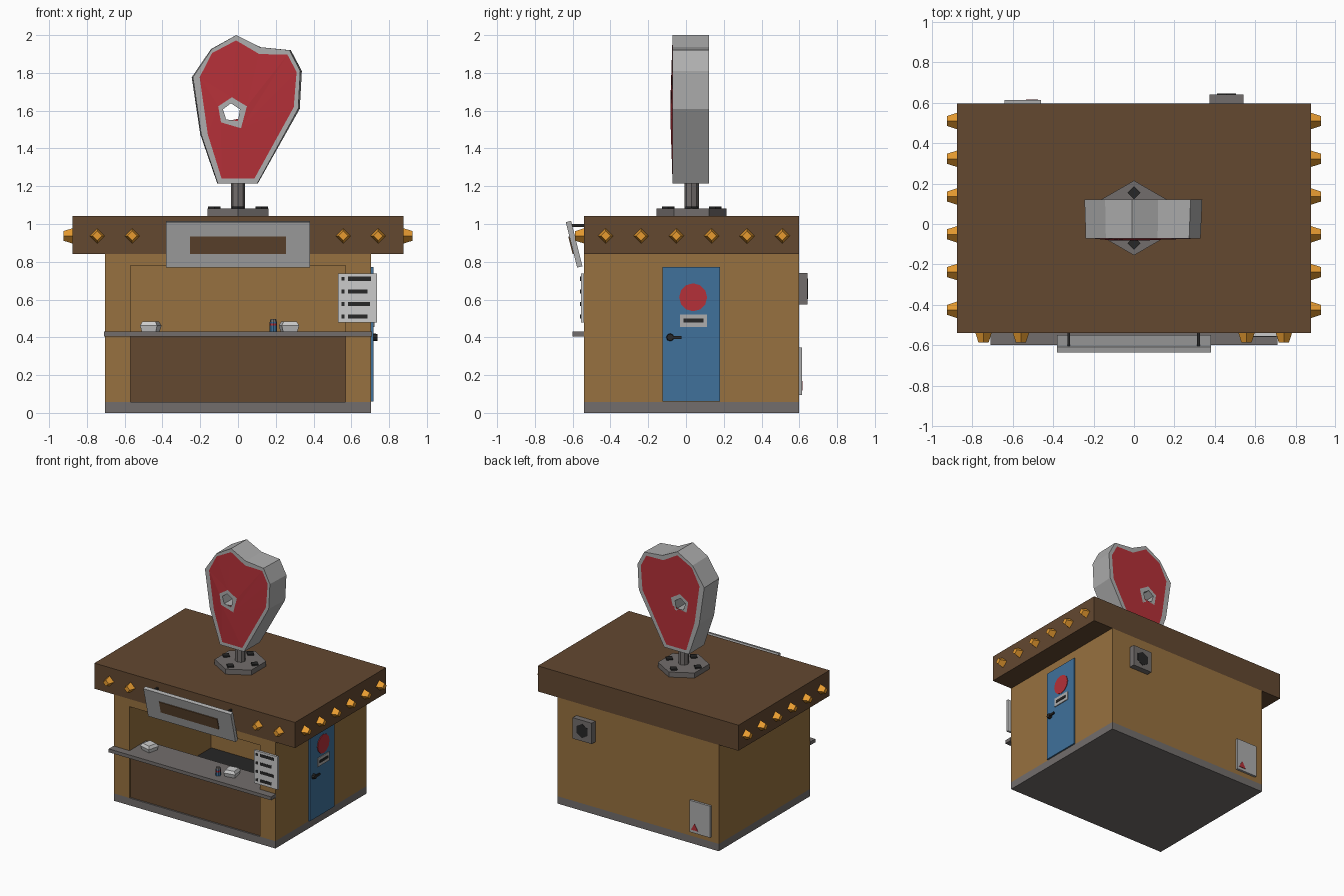
import bpy, bmesh
from math import radians
from mathutils import Matrix

if "Cube" in bpy.data.objects:
    bpy.data.objects.remove(bpy.data.objects["Cube"])

def mat(name, r, g, b):
    m = bpy.data.materials.new(name)
    m.diffuse_color = (r, g, b, 1)
    m.use_nodes = True
    m.node_tree.nodes["Principled BSDF"].inputs["Base Color"].default_value = m.diffuse_color
    return m

TAN = mat("tan", 0.31, 0.165, 0.05)
BROWN = mat("brown", 0.125, 0.065, 0.03)
BLUE = mat("blue", 0.05, 0.165, 0.33)
RED = mat("red", 0.46, 0.03, 0.04)
AMBER = mat("amber", 0.8, 0.33, 0.03)
DARK = mat("dark", 0.02, 0.02, 0.02)
STONE = mat("stone", 0.17, 0.155, 0.15)
STEEL = mat("steel", 0.42, 0.42, 0.42)

def finish(name, bm, m, loc=(0, 0, 0), rot=(0, 0, 0)):
    bmesh.ops.recalc_face_normals(bm, faces=bm.faces)
    me = bpy.data.meshes.new(name)
    bm.to_mesh(me)
    bm.free()
    ob = bpy.data.objects.new(name, me)
    ob.location = loc
    ob.rotation_euler = [radians(a) for a in rot]
    if m:
        me.materials.append(m)
    bpy.context.collection.objects.link(ob)
    return ob

def box(name, x, y, z, m=None, rot=(0, 0, 0)):
    """Box from (min, max) ranges, rotated about its centre."""
    bm = bmesh.new()
    size = [b - a for a, b in (x, y, z)]
    bmesh.ops.create_cube(bm, size=1, matrix=Matrix.Diagonal((*size, 1)))
    return finish(name, bm, m, [(a + b) / 2 for a, b in (x, y, z)], rot)

def cone(name, n, r1, r2, depth, loc, rot=(0, 0, 0), m=None):
    bm = bmesh.new()
    bmesh.ops.create_cone(bm, cap_ends=True, segments=n, radius1=r1, radius2=r2, depth=depth)
    return finish(name, bm, m, loc, rot)

def prism(name, pts, z0, z1, m=None):
    """Plan outline extruded upwards."""
    bm = bmesh.new()
    f = bm.faces.new([bm.verts.new((x, y, z0)) for x, y in pts])
    ext = bmesh.ops.extrude_face_region(bm, geom=[f])["geom"]
    bmesh.ops.translate(bm, vec=(0, 0, z1 - z0),
                        verts=[v for v in ext if isinstance(v, bmesh.types.BMVert)])
    return finish(name, bm, m)

# Building shell, open at the front
W, F, B, I = 0.705, -0.54, 0.597, 0.57
box("base", (-W, W), (F, B), (0, 0.058), STONE)
box("inner_floor", (-I, I), (F + 0.06, 0.48), (0.058, 0.066), DARK)
prism("walls", [(-W, F), (-I, F), (-I, 0.48), (I, 0.48), (I, F), (W, F), (W, B), (-W, B)],
      0.058, 0.78, TAN)
box("upper_wall", (-W, W), (F, B), (0.78, 0.84), TAN)
box("front_panel", (-I, I), (F + 0.012, F + 0.06), (0.058, 0.405), BROWN)
box("roof", (-0.877, 0.877), (F, B), (0.84, 1.042), BROWN)
prism("counter", [(-0.71, -0.6), (0.71, -0.6), (0.71, F), (I, F), (I, -0.335),
                  (-I, -0.335), (-I, F), (-0.71, F)], 0.405, 0.432, STONE)

# Bulbs round the roof edge
for i, x in enumerate((-0.745, -0.56, 0.557, 0.742)):
    cone(f"front_bulb_{i}", 4, 0.041, 0.025, 0.05, (x, F - 0.022, 0.937), (90, 0, 0), AMBER)
for s in (-1, 1):
    for i in range(6):
        cone(f"side_bulb_{s}_{i}", 4, 0.041, 0.025, 0.05,
             (s * 0.9, -0.425 + i * 0.187, 0.937), (0, s * 90, 0), AMBER)

# Tilted front sign on two rods
box("sign_board", (-0.382, 0.382), (-0.607, -0.578), (0.769, 1.017), STEEL, (14, 0, 0))
box("sign_inset", (-0.255, 0.253), (-0.612, -0.58), (0.844, 0.938), BROWN, (14, 0, 0))
for x in (-0.323, 0.32):
    box("sign_rod", (x - 0.007, x + 0.007), (-0.612, F), (0.983, 0.999), DARK)

# Menu board with plain bars
box("menu_board", (0.53, 0.735), (-0.557, F), (0.478, 0.738))
for z, end in ((0.71, 0.705), (0.643, 0.685), (0.576, 0.7), (0.51, 0.685)):
    box("menu_dot", (0.547, 0.565), (-0.56, -0.55), (z - 0.01, z + 0.01), DARK)
    box("menu_bar", (0.583, end), (-0.56, -0.55), (z - 0.011, z + 0.011), DARK)

# Side door
box("door", (0.70, 0.717), (-0.125, 0.18), (0.06, 0.772), BLUE)
cone("door_disc", 12, 0.074, 0.074, 0.012, (0.716, 0.038, 0.612), (0, 90, 0), RED)
box("door_plaque", (0.71, 0.723), (-0.033, 0.112), (0.455, 0.522), STEEL)
box("door_plaque_slot", (0.715, 0.726), (-0.012, 0.092), (0.479, 0.5), DARK)
cone("handle_knob", 8, 0.021, 0.018, 0.022, (0.727, -0.084, 0.4), (0, 90, 0), DARK)
box("handle_lever", (0.727, 0.737), (-0.084, -0.025), (0.392, 0.408), DARK)

# Back wall vent and service panel
box("vent", (0.375, 0.541), (B, 0.642), (0.575, 0.74), STONE)
cone("vent_opening", 6, 0.055, 0.055, 0.01, (0.458, 0.64, 0.657), (90, 0, 0), DARK)
box("service_panel", (-0.64, -0.46), (B, 0.614), (0.095, 0.345), STEEL)
cone("service_mark", 3, 0.035, 0.035, 0.006, (-0.505, 0.614, 0.135), (90, 0, 0), RED)

# Food cartons and drink can on the counter
for x, y, a in ((-0.462, -0.445, 30), (0.27, -0.46, 55)):
    cone("carton_base", 4, 0.055, 0.066, 0.03, (x, y, 0.447), (0, 0, a))
    cone("carton_lid", 4, 0.066, 0.05, 0.022, (x, y, 0.473), (0, 0, a))
cone("can", 8, 0.019, 0.019, 0.05, (0.187, -0.515, 0.457), m=BLUE)
cone("can_band", 8, 0.0195, 0.0195, 0.012, (0.187, -0.515, 0.468), m=RED)
cone("can_top", 8, 0.019, 0.014, 0.016, (0.187, -0.515, 0.49), m=STONE)

# Roof sign mount
cone("mount_plate", 6, 0.185, 0.185, 0.04, (0, 0.03, 1.062), m=STONE)
for dx, dy in ((0.125, 0), (-0.125, 0), (0, 0.125), (0, -0.125)):
    cone("mount_bolt", 4, 0.033, 0.033, 0.012, (dx, 0.03 + dy, 1.086), m=DARK)
cone("mount_pole", 8, 0.038, 0.038, 0.16, (0, 0.03, 1.15), m=STONE)

# Steak sign: nested loops joined from the rim to the bone hole
RIM = [(-0.143, 1.926), (-0.01, 2.0), (0.12, 1.936), (0.28, 1.92), (0.338, 1.81),
       (0.327, 1.61), (0.105, 1.215), (-0.11, 1.215), (-0.2, 1.475), (-0.245, 1.777)]
MEAT = [(-0.137, 1.905), (-0.01, 1.972), (0.112, 1.9), (0.262, 1.896), (0.31, 1.805),
        (0.295, 1.618), (0.087, 1.241), (-0.087, 1.241), (-0.16, 1.475), (-0.203, 1.777)]
BONE = [(-0.032, 1.671), (0.047, 1.623), (0.016, 1.507), (-0.09, 1.538), (-0.105, 1.623)]
HOLE = [(-0.037, 1.639), (0.01, 1.607), (0.0, 1.544), (-0.063, 1.554), (-0.08, 1.607)]
bm = bmesh.new()

def loop(pts, y, sx=1):
    return [bm.verts.new((x * sx, y, z)) for x, z in pts]

def join(a, b):
    n = len(a)
    for i in range(n):
        bm.faces.new((a[i], a[(i + 1) % n], b[(i + 1) % n], b[i]))

ends = []
for y_rim, y_bone, sx in ((-0.072, -0.082, 0.975), (0.122, 0.122, 1)):
    rim, meat = loop(RIM, y_rim, sx), loop(MEAT, y_rim)
    bone, hole = loop(BONE, y_bone), loop(HOLE, y_bone)
    join(rim, meat)
    for k in range(5):
        p, q, r, s = meat[2 * k], meat[2 * k + 1], meat[(2 * k + 2) % 10], bone[(k + 1) % 5]
        for f in ((p, q, bone[k]), (q, r, s), (q, s, bone[k])):
            bm.faces.new(f).material_index = 1
    join(bone, hole)
    ends.append((rim, hole))
join(ends[0][0], ends[1][0])
join(ends[0][1], ends[1][1])
steak = finish("steak_sign", bm, STEEL)
steak.data.materials.append(RED)
